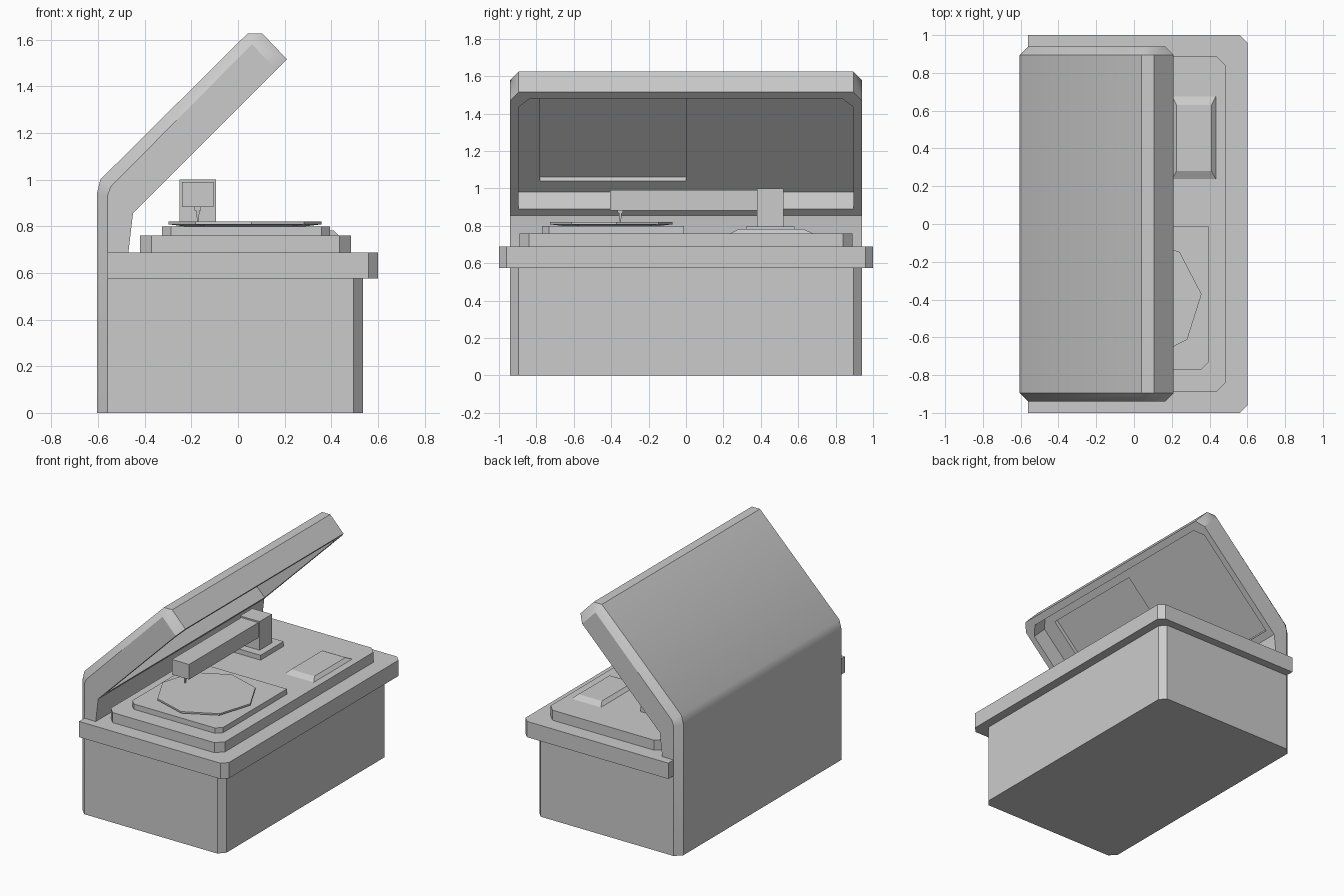
import bpy, bmesh, math

if "Cube" in bpy.data.objects:
    bpy.data.objects.remove(bpy.data.objects["Cube"])


def loft(name, rings, smooth=None):
    """Closed solid through a list of equal-length point rings."""
    bm = bmesh.new()
    vs = [[bm.verts.new(p) for p in ring] for ring in rings]
    n = len(vs[0])
    for a, b in zip(vs, vs[1:]):
        for i in range(n):
            j = (i + 1) % n
            bm.faces.new((a[i], a[j], b[j], b[i]))
    bm.faces.new(vs[0])
    bm.faces.new(vs[-1])
    bmesh.ops.remove_doubles(bm, verts=bm.verts, dist=1e-5)
    bmesh.ops.recalc_face_normals(bm, faces=bm.faces)
    me = bpy.data.meshes.new(name)
    bm.to_mesh(me)
    bm.free()
    ob = bpy.data.objects.new(name, me)
    bpy.context.collection.objects.link(ob)
    return ob


def outline(x0, x1, y0, y1, cut=0, corners="abcd"):
    """Rectangle with chosen corners cut (a: -x-y, b: +x-y, c: +x+y, d: -x+y)."""
    pts = []
    for key, x, y, sx, sy in (("a", x0, y0, 1, 1), ("b", x1, y0, -1, 1),
                              ("c", x1, y1, -1, -1), ("d", x0, y1, 1, -1)):
        if cut and key in corners:
            pair = [(x, y + sy * cut), (x + sx * cut, y)]
            pts += pair if key in "ac" else pair[::-1]
        else:
            pts.append((x, y))
    return pts


def slab(name, x, y, z, cut=0, corners="abcd"):
    o = outline(*x, *y, cut, corners)
    return loft(name, [[(a, b, h) for a, b in o] for h in z])


def lid_cutter(name, pts, depths):
    """Prism set square to the sloping lid rim; pts are (y, rise along rim)."""
    ob = loft(name, [[(-0.45 + t - w, y, 0.855 + t + w) for y, t in pts] for w in depths])
    ob.hide_render = True
    return ob


def carve(target, cutter):
    mod = target.modifiers.new("carve", "BOOLEAN")
    mod.object, mod.operation, mod.solver = cutter, "DIFFERENCE", "EXACT"
    bpy.context.view_layer.objects.active = target
    bpy.ops.object.modifier_apply(modifier=mod.name)
    bpy.data.objects.remove(cutter)


# Cabinet with raised lid: side profile, smaller at the two chamfered ends
mid = [(-0.605, 0), (-0.605, 0.94), (-0.59, 1.0), (0.04, 1.625), (0.105, 1.625),
       (0.21, 1.515), (-0.45, 0.855), (-0.47, 0.685), (-0.47, 0.58), (0.535, 0.58), (0.535, 0)]
end = [(-0.56, 0), (-0.56, 0.93), (-0.545, 0.97), (0.06, 1.58), (0.06, 1.58),
       (0.165, 1.47), (-0.45, 0.855), (-0.47, 0.685), (-0.47, 0.58), (0.495, 0.58), (0.495, 0)]
cabinet = loft("cabinet_and_lid", [[(x, y, z) for x, z in prof] for prof, y in
                                   ((end, -0.94), (mid, -0.895), (mid, 0.895), (end, 0.94))])

# Lid cavity and the shallow pocket in its floor
carve(cabinet, lid_cutter("lid_cavity", [(-0.895, 0.035), (0.895, 0.035), (0.895, 0.58),
                                         (0.835, 0.625), (-0.835, 0.625), (-0.895, 0.58)],
                          (-0.05, 0.09)))
carve(cabinet, lid_cutter("lid_pocket", [(-0.78, 0.095), (0, 0.095), (0, 0.585), (-0.78, 0.585)],
                          (0.07, 0.11)))
bpy.ops.object.select_all(action="DESELECT")
cabinet.select_set(True)
bpy.context.view_layer.objects.active = cabinet
bpy.ops.object.shade_smooth_by_angle(angle=math.radians(35))

# Stepped deck
slab("rim", (-0.56, 0.6), (-1, 1), (0.575, 0.688), 0.04, "bc")
slab("deck", (-0.42, 0.485), (-0.89, 0.89), (0.685, 0.76), 0.05)
slab("turntable_plinth", (-0.325, 0.395), (-0.77, -0.01), (0.755, 0.798), 0.038, "ab")

# Low-poly record, narrower underneath
rings = [[(0.03 + r * math.cos(math.radians(5 + 45 * i)),
           -0.4 + r * math.sin(math.radians(5 + 45 * i)), z) for i in range(8)]
         for r, z in ((0.23, 0.796), (0.329, 0.808), (0.329, 0.82))]
loft("record", rings)

# Sloped control pad
loft("control_pad", [[(x, y, z) for x, y in o] for o, z in
                     ((outline(0.20, 0.435, 0.235, 0.68), 0.758),
                      (outline(0.225, 0.41, 0.28, 0.63), 0.782))])

# Tonearm
slab("arm_base", (-0.30, -0.045), (0.32, 0.58), (0.755, 0.795))
slab("arm_post", (-0.25, -0.095), (0.38, 0.52), (0.79, 1.0))
slab("arm", (-0.24, -0.105), (-0.405, 0.385), (0.882, 0.99))
slab("needle_collar", (-0.187, -0.158), (-0.365, -0.338), (0.868, 0.884))
loft("needle", [[(x, y, z) for x, y in outline(-0.172 - r, -0.172 + r, -0.351 - r, -0.351 + r)]
                for r, z in ((0.003, 0.82), (0.008, 0.87))])
